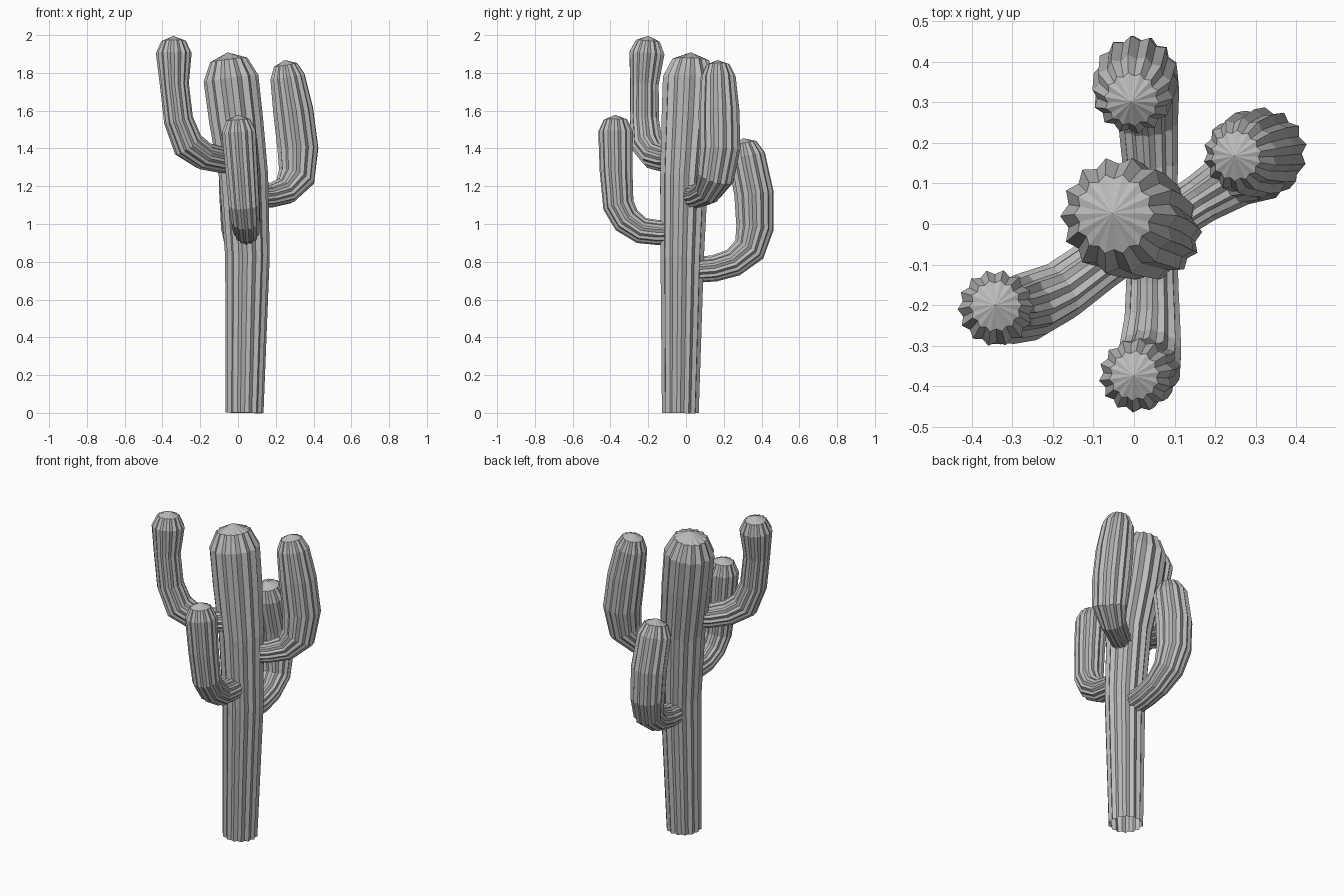
import bpy
import bmesh
import math
from mathutils import Vector

cube = bpy.data.objects.get("Cube")
if cube:
    bpy.data.objects.remove(cube, do_unlink=True)

RIBS = 14
GROOVE = 0.88  # groove radius as a share of the ridge radius

# One flat colour for the whole plant
skin = bpy.data.materials.new("plain grey")
skin.use_nodes = True
grey = (0.5, 0.5, 0.5, 1)
skin.diffuse_color = grey
skin.node_tree.nodes["Principled BSDF"].inputs["Base Color"].default_value = grey


def ribbed_ring(bm, centre, side, tangent, radius):
    """Add one star-shaped ring of vertices across the stem."""
    other = tangent.cross(side)
    ring = []
    for i in range(RIBS * 2):
        angle = math.pi * i / RIBS
        reach = radius * (GROOVE if i % 2 else 1)
        offset = side * math.cos(angle) + other * math.sin(angle)
        ring.append(bm.verts.new(centre + offset * reach))
    return ring


def ribbed_stem(name, path):
    """Sweep a ribbed section along (x, y, z, radius) stations and add a domed tip."""
    points = [Vector(p[:3]) for p in path]
    radii = [p[3] for p in path]

    # Domed shoulder continues in the direction of the last segment
    tip_dir = (points[-1] - points[-2]).normalized()
    end, end_radius = points[-1], radii[-1]
    points.append(end + tip_dir * end_radius * 0.68)
    radii.append(end_radius * 0.68)
    apex_point = end + tip_dir * end_radius * 0.96

    bm = bmesh.new()
    rings = []
    side, last_tangent = None, None
    for i, point in enumerate(points):
        before = points[max(i - 1, 0)]
        after = points[min(i + 1, len(points) - 1)]
        ahead = (after - point).normalized()
        behind = (point - before).normalized()
        tangent = (ahead + behind).normalized()
        if side is None:
            reference = Vector((0, 0, 1)) if abs(tangent.z) < 0.8 else Vector((1, 0, 0))
            side = (reference - tangent * reference.dot(tangent)).normalized()
        else:
            side = last_tangent.rotation_difference(tangent) @ side
        last_tangent = tangent
        rings.append(ribbed_ring(bm, point, side, tangent, radii[i]))

    # Skin between neighbouring rings, then a fan up to the tip
    count = RIBS * 2
    for low, high in zip(rings, rings[1:]):
        for i in range(count):
            j = (i + 1) % count
            bm.faces.new((low[i], low[j], high[j], high[i]))
    apex = bm.verts.new(apex_point)
    for i in range(count):
        bm.faces.new((rings[-1][i], rings[-1][(i + 1) % count], apex))

    mesh = bpy.data.meshes.new(name)
    bm.to_mesh(mesh)
    bm.free()
    mesh.materials.append(skin)
    stem = bpy.data.objects.new(name, mesh)
    bpy.context.collection.objects.link(stem)
    return stem


# Leaning trunk, open at the foot
ribbed_stem("trunk", [
    (0.035, -0.03, 0, 0.1),
    (0.05, -0.02, 0.83, 0.118),
    (0.03, -0.01, 1.25, 0.13),
    (-0.01, 0.01, 1.55, 0.143),
    (-0.037, 0.02, 1.77, 0.146),
])

# Back left arm
ribbed_stem("back_left_arm", [
    (0.07, 0, 1.14, 0.06),
    (0.17, 0.065, 1.15, 0.064),
    (0.25, 0.115, 1.175, 0.075),
    (0.31, 0.155, 1.25, 0.1),
    (0.317, 0.178, 1.4, 0.11),
    (0.292, 0.175, 1.6, 0.108),
    (0.262, 0.17, 1.78, 0.093),
])

# Front right arm, the highest one
ribbed_stem("front_right_arm", [
    (0.01, -0.03, 1.34, 0.068),
    (-0.09, -0.1, 1.34, 0.07),
    (-0.18, -0.165, 1.36, 0.075),
    (-0.265, -0.205, 1.42, 0.085),
    (-0.315, -0.22, 1.55, 0.078),
    (-0.337, -0.22, 1.74, 0.077),
    (-0.34, -0.207, 1.905, 0.095),
])

# Back arm
ribbed_stem("back_arm", [
    (0.04, 0.02, 0.755, 0.068),
    (0.04, 0.15, 0.765, 0.07),
    (0.035, 0.25, 0.795, 0.075),
    (0.025, 0.335, 0.865, 0.088),
    (0.01, 0.365, 0.98, 0.1),
    (0.005, 0.36, 1.16, 0.105),
    (-0.003, 0.32, 1.36, 0.1),
])

# Front arm
ribbed_stem("front_arm", [
    (0.045, -0.05, 0.955, 0.064),
    (0.045, -0.15, 0.955, 0.066),
    (0.045, -0.235, 0.965, 0.07),
    (0.04, -0.315, 1.02, 0.078),
    (0.033, -0.358, 1.1, 0.083),
    (0.02, -0.37, 1.28, 0.087),
    (0.005, -0.373, 1.49, 0.092),
])
